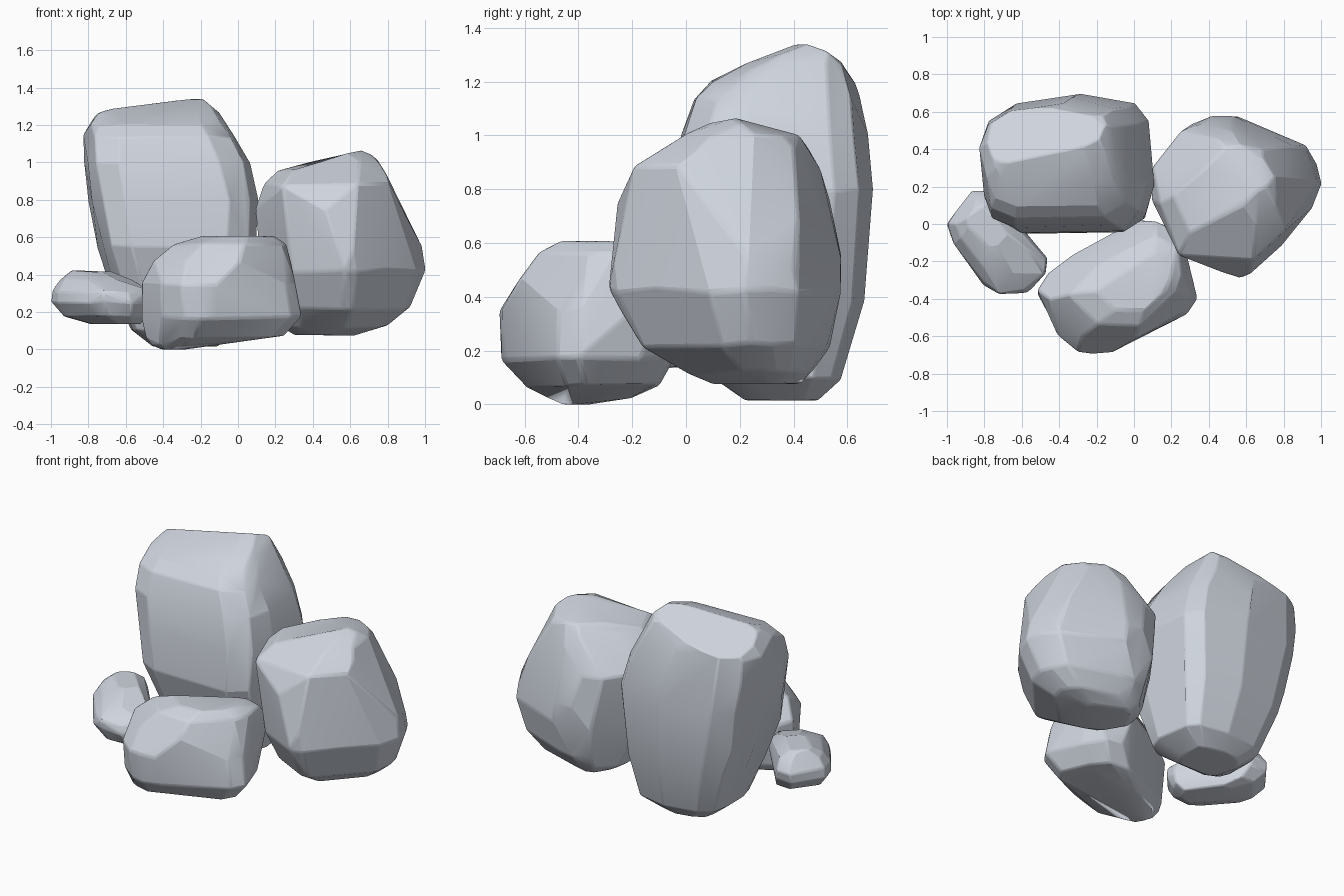
import bpy, bmesh, math, random

if "Cube" in bpy.data.objects:
    bpy.data.objects.remove(bpy.data.objects["Cube"])

random.seed(4)
stone = bpy.data.materials.new("pale_stone")
stone.diffuse_color = (0.62, 0.66, 0.73, 1)
stone.use_nodes = True
stone.node_tree.nodes["Principled BSDF"].inputs["Base Color"].default_value = stone.diffuse_color


def rock(name, stacks, peaks=(), cuts=()):
    """Faceted boulder: plan outlines fitted to a box at each height, hulled, then chipped."""
    bm = bmesh.new()
    floor = stacks[0][1][0][0]
    for outline, layers in stacks:
        xs, ys = [p[0] for p in outline], [p[1] for p in outline]
        ax, bx, ay, by = min(xs), max(xs), min(ys), max(ys)
        for z, x0, x1, y0, y1 in layers:
            for x, y in outline:
                j = [random.uniform(-0.009, 0.009) for _ in range(3)]
                bm.verts.new((x0 + (x - ax) / (bx - ax) * (x1 - x0) + j[0],
                              y0 + (y - ay) / (by - ay) * (y1 - y0) + j[1],
                              max(floor, z + j[2])))
    for p in peaks:
        bm.verts.new(p)
    bmesh.ops.remove_doubles(bm, verts=bm.verts[:], dist=0.02)
    bmesh.ops.convex_hull(bm, input=bm.verts[:])
    loose = [v for v in bm.verts if not v.link_faces]
    bmesh.ops.delete(bm, geom=loose, context='VERTS')
    # flat chips
    for co, no in cuts:
        geom = bm.verts[:] + bm.edges[:] + bm.faces[:]
        bmesh.ops.bisect_plane(bm, geom=geom, plane_co=co, plane_no=no, clear_outer=True)
        rim = [e for e in bm.edges if e.is_boundary]
        bmesh.ops.holes_fill(bm, edges=rim, sides=0)
    # merge nearly flat triangles into larger facets
    bmesh.ops.dissolve_limit(bm, angle_limit=math.radians(7),
                             verts=bm.verts[:], edges=bm.edges[:])
    bmesh.ops.recalc_face_normals(bm, faces=bm.faces[:])
    me = bpy.data.meshes.new(name)
    bm.to_mesh(me)
    bm.free()
    me.materials.append(stone)
    ob = bpy.data.objects.new(name, me)
    bpy.context.collection.objects.link(ob)
    # worn edges
    bev = ob.modifiers.new("worn_edges", 'BEVEL')
    bev.width = 0.012
    bev.segments = 2
    bev.limit_method = 'ANGLE'
    bev.angle_limit = math.radians(18)
    bpy.ops.object.select_all(action='DESELECT')
    ob.select_set(True)
    bpy.context.view_layer.objects.active = ob
    bpy.ops.object.shade_smooth_by_angle(angle=math.radians(16))
    return ob


# tall boulder at the back left, its top falling away to the back
rock("tall_boulder", [(
    [(-.83, .4), (-.78, .56), (-.65, .65), (-.3, .7), (0, .65), (.07, .55), (.1, .2),
     (.07, .04), (-.06, -.05), (-.62, -.06), (-.76, 0), (-.8, .12)],
    [(.015, -.45, -.12, .22, .49), (.1, -.58, .02, .1, .57), (.38, -.69, .06, 0, .655),
     (.55, -.75, .09, -.06, .67), (.8, -.8, .1, -.05, .69), (1.0, -.83, .06, -.02, .67),
     (1.14, -.82, -.02, .03, .65), (1.2, -.8, -.07, .1, .63),
     (1.26, -.76, -.1, .22, .6), (1.3, -.65, -.14, .34, .57)])],
    [(-.2, .48, 1.35), (-.27, .4, 1.335)],
    [((-.25, .42, 1.34), (-.025, .05, .114))])

# large boulder on the right
rock("right_boulder", [(
    [(.09, .12), (.11, .32), (.28, .53), (.42, .57), (.53, .57), (.9, .42), (.97, .32),
     (1, .22), (.95, .08), (.77, -.12), (.62, -.26), (.54, -.28), (.26, -.13), (.18, 0)],
    [(.075, .3, .62, .1, .42), (.12, .23, .8, 0, .47), (.22, .18, .93, -.17, .53),
     (.42, .13, 1.01, -.28, .57), (.55, .11, .98, -.285, .57), (.75, .09, .87, -.25, .54)]), (
    [(.2, .15), (.27, .32), (.42, .5), (.52, .52), (.66, .44), (.76, .27), (.76, .02),
     (.62, -.13), (.28, -.1)],
    [(.88, .14, .815, -.2, .5), (.95, .22, .79, -.08, .46), (1.0, .32, .76, 0, .42)])],
    [(.66, .18, 1.065), (.71, .2, 1.045), (.58, .1, 1.05), (.84, .42, .7), (.92, .4, .5)])

# low boulder at the front
rock("front_boulder", [(
    [(-.5, -.35), (-.45, -.25), (-.3, -.15), (0, .02), (.06, .03), (.16, 0), (.25, -.12),
     (.34, -.38), (.28, -.47), (-.1, -.67), (-.2, -.69), (-.29, -.68), (-.39, -.58)],
    [(0, -.42, -.28, -.46, -.35), (.03, -.47, -.05, -.52, -.2), (.07, -.49, .24, -.59, -.1),
     (.17, -.51, .34, -.68, -.04), (.35, -.51, .31, -.7, .02)]), (
    [(-.45, -.33), (-.3, -.5), (-.05, -.51), (.16, -.33), (.2, -.22), (.17, -.06),
     (.04, 0), (-.28, -.17)],
    [(.47, -.45, .29, -.62, .02), (.56, -.34, .26, -.54, -.06), (.6, -.2, .2, -.46, -.16)])])

# small stone on the left
rock("small_stone", [(
    [(-1, 0), (-.95, .08), (-.87, .17), (-.76, .18), (-.64, 0), (-.47, -.18),
     (-.48, -.25), (-.58, -.35), (-.72, -.37), (-.8, -.31), (-.97, -.1)],
    [(.135, -.78, -.52, -.25, .02), (.18, -.93, -.48, -.34, .12), (.25, -1, -.465, -.38, .17),
     (.31, -1, -.47, -.38, .18), (.37, -.95, -.56, -.28, .14), (.415, -.9, -.68, -.12, .1)])])
